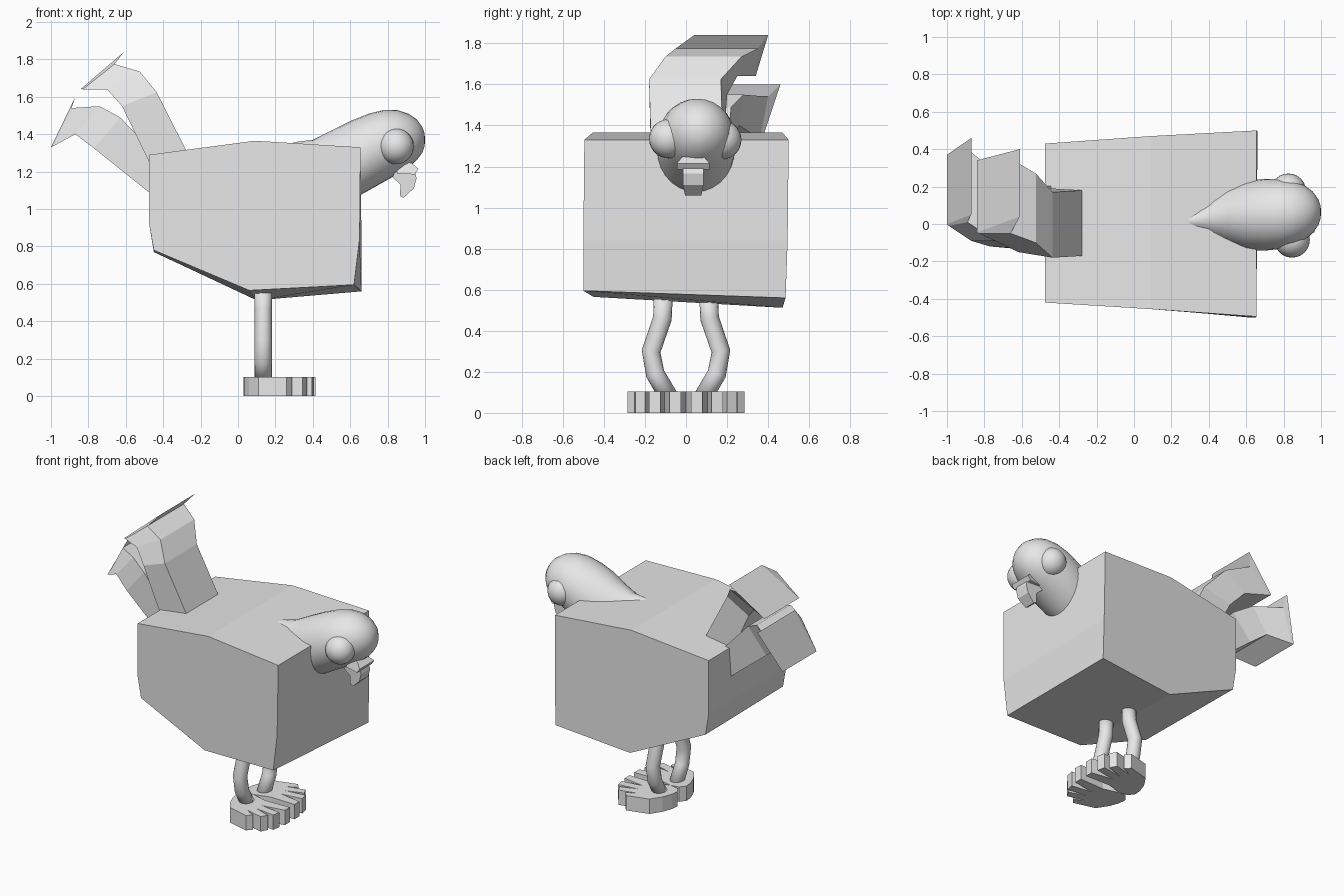
import bpy, bmesh, math
from mathutils import Vector

cube = bpy.data.objects.get("Cube")
if cube:
    bpy.data.objects.remove(cube, do_unlink=True)

grey = bpy.data.materials.new("light_grey")
grey.use_nodes = True
grey.diffuse_color = (0.8, 0.8, 0.8, 1)
grey.node_tree.nodes["Principled BSDF"].inputs["Base Color"].default_value = (0.8, 0.8, 0.8, 1)


def finish(name, bm, smooth=False):
    bmesh.ops.recalc_face_normals(bm, faces=bm.faces)
    for f in bm.faces:
        f.smooth = smooth
    mesh = bpy.data.meshes.new(name)
    bm.to_mesh(mesh)
    bm.free()
    mesh.materials.append(grey)
    ob = bpy.data.objects.new(name, mesh)
    bpy.context.collection.objects.link(ob)
    return ob


def loft(name, rings, smooth=False):
    """Skin a series of equal-length point rings and cap both ends."""
    bm = bmesh.new()
    loops = [[bm.verts.new(p) for p in ring] for ring in rings]
    for a, b in zip(loops, loops[1:]):
        n = len(a)
        for i in range(n):
            bm.faces.new((a[i], a[(i + 1) % n], b[(i + 1) % n], b[i]))
    bm.faces.new(loops[0])
    bm.faces.new(loops[-1][::-1])
    return finish(name, bm, smooth)


# Body: two slightly different side outlines (x, y, z) joined across
right_side = [(-0.475, -0.42, 1.29), (0.09, -0.455, 1.365), (0.655, -0.495, 1.33), (0.65, -0.5, 0.84),
              (0.62, -0.5, 0.595), (0.06, -0.45, 0.565), (-0.45, -0.42, 0.78), (-0.475, -0.42, 0.92)]
left_side = [(-0.475, 0.43, 1.29), (0.09, 0.47, 1.365), (0.655, 0.5, 1.33), (0.66, 0.495, 0.84),
             (0.66, 0.485, 0.56), (0.10, 0.47, 0.512), (-0.45, 0.43, 0.77), (-0.475, 0.43, 0.92)]
loft("body", [right_side, left_side])

# Head: egg sections (x, bottom, top, centre y, half width) tapering into the back
sections = [(0.25, 1.15, 1.345, 0.01, 0.04), (0.32, 1.06, 1.36, 0.02, 0.08), (0.40, 1.01, 1.37, 0.035, 0.125),
            (0.50, 1.01, 1.42, 0.045, 0.16), (0.60, 1.045, 1.47, 0.045, 0.185), (0.70, 1.10, 1.51, 0.05, 0.192),
            (0.78, 1.145, 1.53, 0.053, 0.187), (0.85, 1.185, 1.53, 0.057, 0.172), (0.91, 1.22, 1.51, 0.06, 0.148),
            (0.955, 1.26, 1.48, 0.062, 0.112), (0.985, 1.30, 1.44, 0.063, 0.07), (0.997, 1.335, 1.405, 0.064, 0.035),
            (1.0, 1.362, 1.378, 0.064, 0.008)]
rings = []
for x, zb, zt, yc, w in sections:
    rings.append([(x, yc + w * math.cos(t * math.tau / 28),
                   (zb + zt) / 2 + (zt - zb) / 2 * math.sin(t * math.tau / 28)) for t in range(28)])
loft("head", rings, True)

# Eyes
for name, loc in (("right_eye", (0.845, -0.085, 1.335)), ("left_eye", (0.825, 0.175, 1.33))):
    bm = bmesh.new()
    bmesh.ops.create_uvsphere(bm, u_segments=24, v_segments=14, radius=0.095)
    bmesh.ops.translate(bm, verts=bm.verts, vec=loc)
    finish(name, bm, True)


# Beak: upper wedge and narrower hooked lower part
def beak_ring(points, yc):
    return [(x, yc + s * w, z) for x, z, w in points for s in (1,)], [(x, yc - w, z) for x, z, w in points]


upper = [(0.85, 1.27, 0.05), (0.93, 1.245, 0.055), (0.965, 1.215, 0.08), (0.945, 1.185, 0.08), (0.85, 1.19, 0.06)]
lower = [(0.86, 1.24, 0.05), (0.945, 1.20, 0.05), (0.955, 1.165, 0.05), (0.94, 1.11, 0.05),
         (0.885, 1.06, 0.04), (0.865, 1.07, 0.04), (0.87, 1.13, 0.05), (0.825, 1.17, 0.05)]
loft("upper_beak", beak_ring(upper, 0.035))
loft("lower_beak", beak_ring(lower, 0.035))

# Legs and feet, mirrored across y
leg_path = [(0.11, 0.58), (0.115, 0.46), (0.17, 0.30), (0.15, 0.19), (0.085, 0.08)]
foot = [(0.03, 0.05), (0.035, 0.10), (0.06, 0.17), (0.11, 0.245), (0.26, 0.285), (0.29, 0.25), (0.22, 0.215),
        (0.345, 0.245), (0.37, 0.20), (0.25, 0.16), (0.395, 0.18), (0.405, 0.125), (0.26, 0.105),
        (0.415, 0.08), (0.415, 0.025), (0.23, 0.03), (0.12, 0.0), (0.06, 0.01)]
for side, s in (("right", -1), ("left", 1)):
    rings = []
    for i, (y, z) in enumerate(leg_path):
        a, b = leg_path[max(i - 1, 0)], leg_path[min(i + 1, len(leg_path) - 1)]
        d = Vector((0, b[0] - a[0], b[1] - a[1])).normalized()
        across = Vector((0, -d.z, d.y))
        ring = []
        for k in range(16):
            t = k * math.tau / 16
            p = Vector((0.135, y, z)) + 0.046 * (Vector((1, 0, 0)) * math.cos(t) + across * math.sin(t))
            ring.append((p.x, s * p.y, p.z))
        rings.append(ring)
    loft(side + "_leg", rings, True)
    loft(side + "_foot", [[(x, s * y, z) for x, y in foot] for z in (0, 0.103)])


# Tail feathers: (outer x, outer z, inner x, inner z, outer y range, inner y range)
def feather(name, stations):
    rings = []
    for ox, oz, ix, iz, (o0, o1), (i0, i1) in stations:
        rings.append([(ox, o0, oz), (ox, o1, oz), (ix, i1, iz), (ix, i0, iz)])
    loft(name, rings)


feather("upper_tail_feather", [
    (-0.27, 1.30, -0.46, 1.22, (-0.17, 0.18), (-0.17, 0.18)),
    (-0.435, 1.625, -0.62, 1.55, (-0.18, 0.17), (-0.15, 0.20)),
    (-0.525, 1.735, -0.70, 1.64, (-0.10, 0.27), (-0.11, 0.25)),
    (-0.66, 1.775, -0.83, 1.64, (-0.05, 0.35), (-0.05, 0.33)),
    (-0.61, 1.84, -0.84, 1.642, (0.04, 0.40), (-0.045, 0.34))])
feather("lower_tail_feather", [
    (-0.42, 1.27, -0.44, 1.06, (-0.15, 0.20), (-0.15, 0.18)),
    (-0.63, 1.49, -0.77, 1.325, (-0.13, 0.22), (-0.12, 0.22)),
    (-0.74, 1.55, -0.87, 1.40, (-0.09, 0.28), (-0.09, 0.26)),
    (-0.89, 1.54, -0.99, 1.335, (0.01, 0.40), (-0.01, 0.36)),
    (-0.87, 1.60, -1.0, 1.33, (0.05, 0.46), (0.0, 0.37))])
